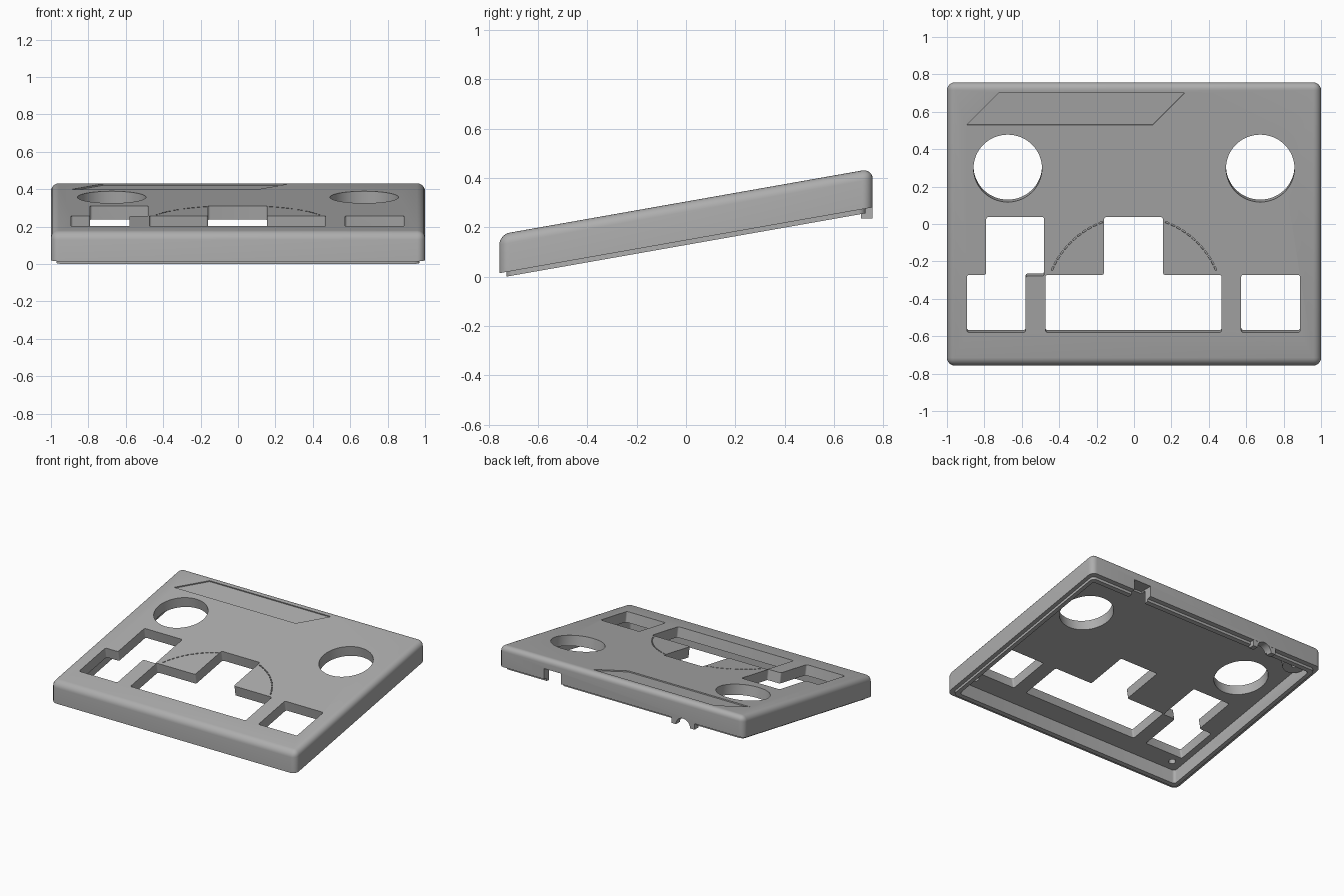
import bpy, bmesh
from math import radians, cos, sin, tan, pi
from mathutils import Matrix

cube = bpy.data.objects.get("Cube")
if cube:
    bpy.data.objects.remove(cube)

TILT = radians(10)
TOP = 0.305                      # height of the sloping top at the centre
HALF_X, HALF_Y = 1.0, 0.757
TILTED = Matrix.Translation((0, 0, TOP)) @ Matrix.Rotation(TILT, 4, 'X')

grey = bpy.data.materials.new("plain grey")
grey.use_nodes = True
grey.diffuse_color = (0.42, 0.42, 0.42, 1)
grey.node_tree.nodes["Principled BSDF"].inputs["Base Color"].default_value = (0.42, 0.42, 0.42, 1)


def finish(name, bm):
    bmesh.ops.recalc_face_normals(bm, faces=bm.faces)
    mesh = bpy.data.meshes.new(name)
    bm.to_mesh(mesh)
    bm.free()
    mesh.materials.append(grey)
    obj = bpy.data.objects.new(name, mesh)
    bpy.context.collection.objects.link(obj)
    return obj


def prism(bm, outline, low, high, matrix=Matrix(), fillet=0):
    """Extrude an outline upright, round its upright edges, then place it."""
    part = bmesh.new()
    face = part.faces.new([part.verts.new((x, y, low)) for x, y in outline])
    ext = bmesh.ops.extrude_face_region(part, geom=[face])
    for v in ext["geom"]:
        if isinstance(v, bmesh.types.BMVert):
            v.co.z = high
    bmesh.ops.recalc_face_normals(part, faces=part.faces)
    if fillet:
        upright = [e for e in part.edges if abs(e.verts[0].co.z - e.verts[1].co.z) > 1e-4]
        bmesh.ops.bevel(part, geom=upright, offset=fillet, segments=4, profile=0.5, affect='EDGES')
    part.transform(matrix)
    temp = bpy.data.meshes.new("temp")
    part.to_mesh(temp)
    part.free()
    bm.from_mesh(temp)
    bpy.data.meshes.remove(temp)


def rect(x0, x1, y0, y1):
    return [(x0, y0), (x1, y0), (x1, y1), (x0, y1)]


def disc(x, y, r, n=64):
    return [(x + r * cos(2 * pi * i / n), y + r * sin(2 * pi * i / n)) for i in range(n)]


def on_slope(outline):
    return [(x, y / cos(TILT)) for x, y in outline]


def sloped_box(name, inset, low, high, fillet, round_top=False):
    """Box with upright walls whose top and bottom follow the slope."""
    bm = bmesh.new()
    a, b = HALF_X - inset, HALF_Y - inset
    if round_top:
        prism(bm, rect(-a, a, -b, b), low, high)
        edges = [e for e in bm.edges if max(v.co.z for v in e.verts) > high - 1e-4]
        bmesh.ops.bevel(bm, geom=edges, offset=fillet, segments=6, profile=0.5, affect='EDGES')
    else:
        prism(bm, rect(-a, a, -b, b), low, high, fillet=fillet)
    for v in bm.verts:
        v.co.z += TOP + v.co.y * tan(TILT)
    return finish(name, bm)


def combine(target, tool, operation):
    tool.hide_render = True
    mod = target.modifiers.new(tool.name, 'BOOLEAN')
    mod.object, mod.operation, mod.solver = tool, operation, 'EXACT'
    bpy.context.view_layer.objects.active = target
    bpy.ops.object.modifier_apply(modifier=mod.name)
    bpy.data.objects.remove(tool)


# Shell with a stepped lip and a hollow underside
case = sloped_box("case_top", 0, -0.157, 0, 0.042, True)
combine(case, sloped_box("lip", 0.03, -0.176, -0.1, 0.03), 'UNION')
combine(case, sloped_box("hollow", 0.06, -0.4, -0.076, 0.02), 'DIFFERENCE')

# Corner boss inside and cable clamp under the back wall
bm = bmesh.new()
prism(bm, disc(-0.86, 0.64, 0.085, 32), -0.12, -0.05, TILTED)
combine(case, finish("boss", bm), 'UNION')
bm = bmesh.new()
prism(bm, rect(-0.6, -0.41, 0.71, 0.756), 0.237, 0.32)
combine(case, finish("cable_clamp", bm), 'UNION')

# Key openings and dial holes, cut square to the slope
bm = bmesh.new()
left_opening = [(-0.893, -0.58), (-0.58, -0.58), (-0.58, -0.278), (-0.48, -0.278),
                (-0.48, 0.037), (-0.79, 0.037), (-0.79, -0.272), (-0.893, -0.272)]
middle_opening = [(-0.473, -0.58), (0.468, -0.58), (0.468, -0.272), (0.155, -0.272),
                  (0.155, 0.037), (-0.16, 0.037), (-0.16, -0.272), (-0.473, -0.272)]
for outline in (left_opening, middle_opening, rect(0.573, 0.888, -0.58, -0.272)):
    prism(bm, on_slope(outline), -0.25, 0.1, TILTED, 0.012)
for side in (-1, 1):
    prism(bm, disc(side * 0.675, 0.302, 0.183), -0.25, 0.1, TILTED)
combine(case, finish("openings", bm), 'DIFFERENCE')

# Shallow slanted panel and dashed arc in the top
bm = bmesh.new()
prism(bm, on_slope([(-0.893, 0.53), (0.1, 0.53), (0.27, 0.7), (-0.723, 0.7)]), -0.008, 0.05, TILTED)
for side in (-1, 1):
    for i in range(12):
        angle = radians(24 + 4 * i)
        spin = Matrix.Translation((side * 0.476 * cos(angle), -0.435 + 0.476 * sin(angle), 0))
        spin = spin @ Matrix.Rotation(side * angle, 4, 'Z')
        prism(bm, rect(-0.004, 0.004, -0.011, 0.011), -0.01, 0.05, TILTED @ spin)
combine(case, finish("engraving", bm), 'DIFFERENCE')

# Screw holes, socket notch and round cable channel
bm = bmesh.new()
for x in (-0.86, 0.86):
    for y in (-0.65, 0.64):
        prism(bm, disc(x, y, 0.024, 20), -0.25, -0.04, TILTED)
prism(bm, rect(0.49, 0.63, 0.66, 0.85), 0.15, 0.36)
lay_back = Matrix.Translation((-0.505, 0, 0.237)) @ Matrix.Rotation(pi / 2, 4, 'X')
prism(bm, disc(0, 0, 0.058, 32), -0.9, -0.66, lay_back)
combine(case, finish("back_cuts", bm), 'DIFFERENCE')

# Smooth the rounded edges only
bpy.ops.object.select_all(action='DESELECT')
case.select_set(True)
bpy.context.view_layer.objects.active = case
bpy.ops.object.shade_smooth_by_angle(angle=radians(30))
